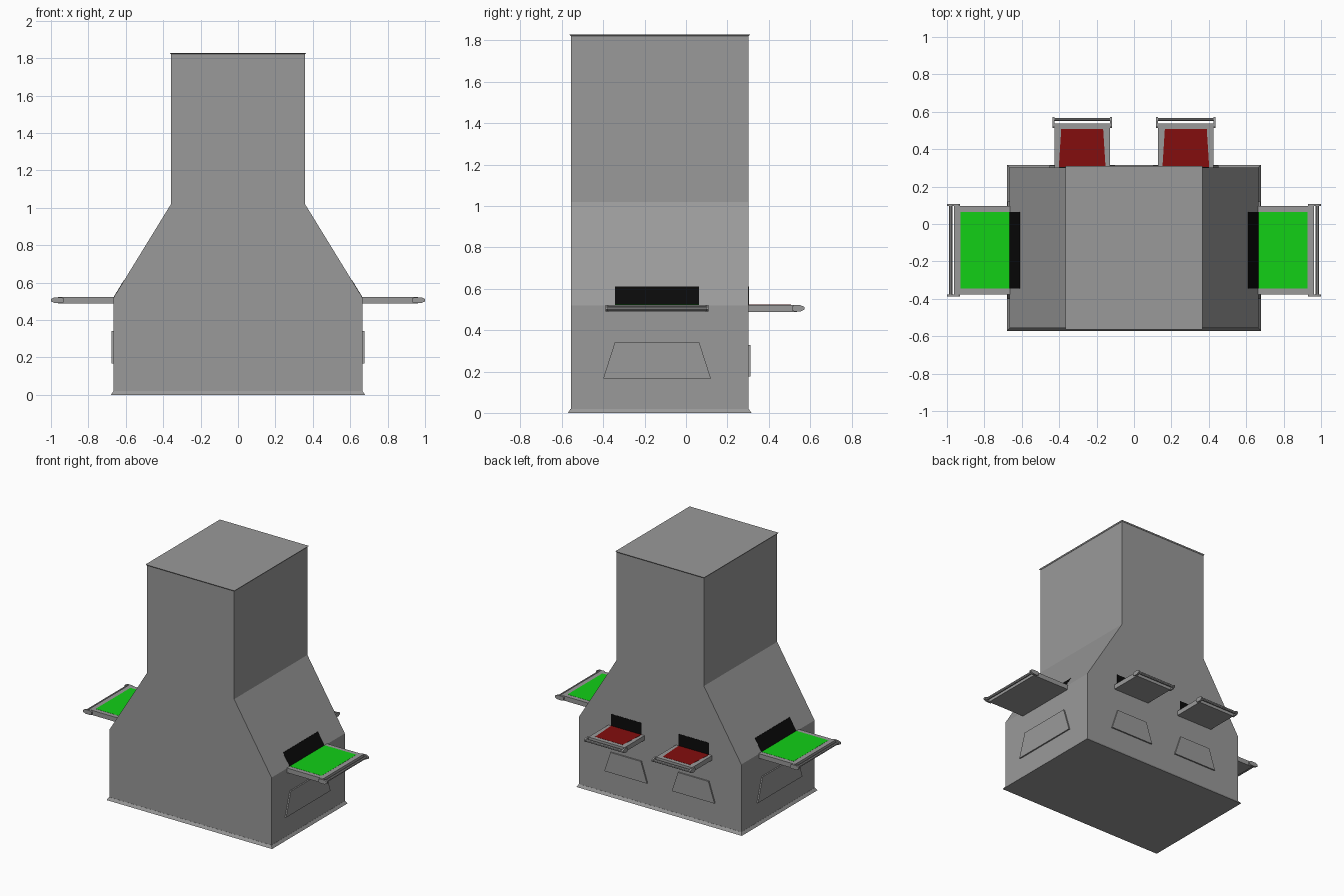
import bpy, bmesh
from mathutils import Vector

if "Cube" in bpy.data.objects:
    bpy.data.objects.remove(bpy.data.objects["Cube"])


def material(name, rgb):
    m = bpy.data.materials.new(name)
    m.diffuse_color = (*rgb, 1)
    m.use_nodes = True
    m.node_tree.nodes["Principled BSDF"].inputs["Base Color"].default_value = m.diffuse_color
    return m


GREY = material("grey", (0.32, 0.32, 0.32))
GREEN = material("green", (0.006, 0.63, 0.008))
RED = material("red", (0.23, 0.004, 0.004))
BLACK = material("black", (0.003, 0.003, 0.003))


def loft(name, lower, upper, mat=GREY):
    """Closed solid between two matching loops of points."""
    bm = bmesh.new()
    a = [bm.verts.new(p) for p in lower]
    b = [bm.verts.new(p) for p in upper]
    bm.faces.new(a)
    bm.faces.new(b)
    n = len(a)
    for i in range(n):
        j = (i + 1) % n
        bm.faces.new((a[i], a[j], b[j], b[i]))
    bmesh.ops.recalc_face_normals(bm, faces=bm.faces[:])
    me = bpy.data.meshes.new(name)
    bm.to_mesh(me)
    bm.free()
    ob = bpy.data.objects.new(name, me)
    bpy.context.collection.objects.link(ob)
    me.materials.append(mat)
    return ob


W, TOP = 0.665, 0.358
FRONT, BACK = -0.557, 0.302


def rect(grow, z, x):
    x, y0, y1 = x + grow, FRONT - grow, BACK + grow
    return [(-x, y0, z), (x, y0, z), (x, y1, z), (-x, y1, z)]


# Main body: front silhouette extruded in depth
half = [(W, 0.015), (W, 0.52), (TOP, 1.02), (TOP, 1.822)]
outline = half + [(-x, z) for x, z in reversed(half)]
loft("body", [(x, FRONT, z) for x, z in outline], [(x, BACK, z) for x, z in outline])

# Flared foot and thin roof cap with an undercut edge
loft("foot", rect(0.014, 0, W), rect(0.001, 0.02, W))
loft("roof_cap", rect(0.0005, 1.821, TOP), rect(0.007, 1.828, TOP))


def hatch(tag, place, reach, hw, pad, pad_mat, slope, plate, bar, low, z0, z1):
    """Shelf with pad, towel bar, opening and lower panel; place maps (out, across, up)."""

    def extrude_across(name, prof, s0, s1, mat=GREY):
        return loft(f"{tag}_{name}", [place(d, s0, z) for d, z in prof],
                    [place(d, s1, z) for d, z in prof], mat)

    # Shelf and coloured pad
    shelf = [(-0.01, 0.488), (reach, 0.488), (reach, 0.5225), (-0.01, 0.5225)]
    extrude_across("shelf", shelf, -hw, hw)
    inner, outer, end = pad
    quad = [(0.0, -inner), (end, -outer), (end, outer), (0.0, inner)]
    loft(f"{tag}_pad", [place(d, s, 0.515) for d, s in quad],
         [place(d, s, 0.5235) for d, s in quad], pad_mat)

    # Eight-sided bar held by two tapered end brackets
    p0, p1 = plate
    bracket = [(p0, 0.497), (p0 + 0.012, 0.49), (p1 - 0.02, 0.49), (p1, 0.499),
               (p1, 0.512), (p1 - 0.02, 0.521), (p0 + 0.012, 0.521), (p0, 0.514)]
    for side, k in (("left", -1), ("right", 1)):
        extrude_across(f"bracket_{side}", bracket, k * hw, k * (hw + 0.012))
    b0, b1 = bar
    c, lo, hi = (b1 - b0) * 0.3, 0.496, 0.515
    rod = [(b0 + c, lo), (b1 - c, lo), (b1, lo + c), (b1, hi - c),
           (b1 - c, hi), (b0 + c, hi), (b0, hi - c), (b0, lo + c)]
    extrude_across("bar", rod, -hw - 0.005, hw + 0.005)

    # Dark opening lying on the wall above the shelf
    t = 0.0015
    back = -slope * 0.09
    extrude_across("opening", [(-0.01, 0.52), (t, 0.52), (back + t, 0.61), (back - 0.01, 0.61)],
                   -inner, inner, BLACK)

    # Raised trapezoid panel below the shelf
    trap = [(-low, z0), (low, z0), (inner, z1), (-inner, z1)]
    loft(f"{tag}_lower_panel", [place(-0.01, s, z) for s, z in trap],
         [place(0.01, s, z) for s, z in trap])


# Two large side hatches, mirrored
for tag, k in (("right_side", 1), ("left_side", -1)):
    hatch(tag, lambda d, s, z, k=k: Vector((k * (W + d), s - 0.14, z)),
          0.297, 0.236, (0.204, 0.204, 0.262), GREEN, 0.61,
          (0.265, 0.335), (0.306, 0.323), 0.26, 0.167, 0.341)

# Two small rear hatches
for tag, k in (("rear_right", 1), ("rear_left", -1)):
    hatch(tag, lambda d, s, z, k=k: Vector((k * (0.277 + s), BACK + d, z)),
          0.235, 0.148, (0.125, 0.112, 0.206), RED, 0.0,
          (0.21, 0.27), (0.248, 0.265), 0.175, 0.177, 0.328)
